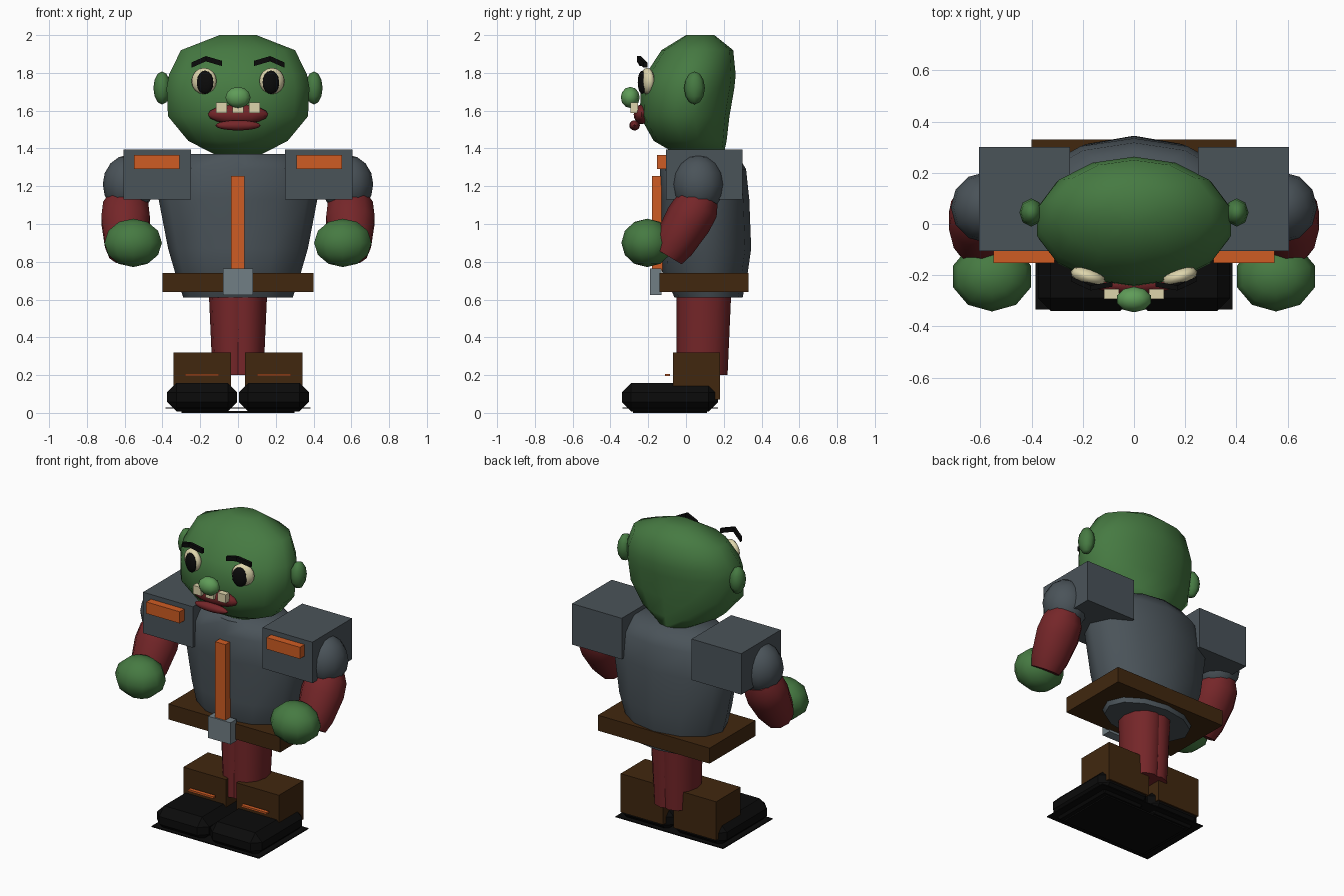
import bpy, bmesh, math
from mathutils import Matrix, Vector

cube = bpy.data.objects.get("Cube")
if cube:
    bpy.data.objects.remove(cube, do_unlink=True)


def material(name, hex_code):
    # flat colour from an sRGB hex code, converted to linear
    value = [int(hex_code[i:i + 2], 16) / 255 for i in (0, 2, 4)]
    lin = [c / 12.92 if c < 0.04 else ((c + 0.055) / 1.055) ** 2.4 for c in value]
    m = bpy.data.materials.new(name)
    m.use_nodes = True
    m.diffuse_color = (*lin, 1)
    m.node_tree.nodes["Principled BSDF"].inputs["Base Color"].default_value = (*lin, 1)
    return m


skin = material("green skin", "467a42")
nose_skin = material("light green skin", "5f9c58")
armour = material("slate grey", "4a5359")
cloth = material("dark red", "752629")
leather = material("dark brown", "41270f")
trim = material("orange", "cf5c23")
steel = material("light steel", "717e85")
black = material("black", "0b0b0b")
cream = material("cream", "ded5ac")


def finish(name, bm, mat, smooth_angle=None):
    bmesh.ops.recalc_face_normals(bm, faces=bm.faces)
    mesh = bpy.data.meshes.new(name)
    bm.to_mesh(mesh)
    bm.free()
    mesh.materials.append(mat)
    if smooth_angle:
        mesh.shade_smooth()
        mesh.set_sharp_from_angle(angle=math.radians(smooth_angle))
    obj = bpy.data.objects.new(name, mesh)
    bpy.context.collection.objects.link(obj)
    return obj


def box(name, mat, x, y, z, bevel=0):
    # box from its (min, max) range on each axis
    bm = bmesh.new()
    bmesh.ops.create_cube(bm, size=1)
    for v in bm.verts:
        v.co = Vector([sum(r) / 2 + c * (r[1] - r[0]) for c, r in zip(v.co, (x, y, z))])
    if bevel:
        bmesh.ops.bevel(bm, geom=bm.edges[:], offset=bevel, segments=1,
                        affect='EDGES', profile=0.5)
    return finish(name, bm, mat)


def ellipsoid(name, mat, centre, radii, turn=0, u=12, v=8):
    bm = bmesh.new()
    bmesh.ops.create_uvsphere(bm, u_segments=u, v_segments=v, radius=1)
    bm.transform(Matrix.Translation(centre) @ Matrix.Rotation(turn, 4, 'Z')
                 @ Matrix.Diagonal((*radii, 1)))
    return finish(name, bm, mat, 60)


def loft(name, mat, rings, segments=14, x=0, matrix=None):
    # stack of ellipses: (z, y centre, x radius, y radius)
    bm = bmesh.new()
    loops = []
    for z, cy, rx, ry in rings:
        angles = [math.tau * i / segments + math.pi / 2 for i in range(segments)]
        loops.append([bm.verts.new((x + rx * math.cos(a), cy + ry * math.sin(a), z))
                      for a in angles])
    for low, high in zip(loops, loops[1:]):
        for i in range(segments):
            j = (i + 1) % segments
            bm.faces.new((low[i], low[j], high[j], high[i]))
    bm.faces.new(loops[0])
    bm.faces.new(loops[-1])
    if matrix:
        bm.transform(matrix)
    return finish(name, bm, mat, 60)


# Head and torso
loft("head", skin, [(1.37, .075, .13, .125), (1.44, .022, .27, .193),
                    (1.57, -.007, .38, .237), (1.72, .008, .388, .248),
                    (1.79, .024, .375, .239), (1.92, .06, .31, .19),
                    (2.0, .075, .10, .075)])
loft("torso", armour, [(.61, .12, .29, .18), (.75, .1, .335, .228),
                       (.87, .105, .37, .24), (1.13, .1, .42, .235),
                       (1.29, .09, .40, .228), (1.37, .085, .28, .185)], 12)

# Face
ellipsoid("nose", nose_skin, (0, -.295, 1.67), (.07, .05, .056), u=10, v=6)
ellipsoid("upper_lip", cloth, (0, -.235, 1.58), (.16, .042, .052))
ellipsoid("lower_lip", cloth, (0, -.272, 1.522), (.12, .028, .027))
for name, x in (("right_tooth", -.088), ("middle_tooth", 0), ("left_tooth", .088)):
    box(name, cream, (x - .029, x + .029), (-.293, -.255), (1.587, 1.642))


def brow(name, s):
    # arched strip bent around the forehead
    bm = bmesh.new()
    rows = []
    for x, y, z in ((.085, -.235, 1.85), (.17, -.25, 1.875), (.245, -.215, 1.842)):
        rows.append([bm.verts.new((s * x, y + dy, z + dz))
                     for dy, dz in ((-.01, -.014), (.01, -.014), (.01, .014), (-.01, .014))])
    for a, b in zip(rows, rows[1:]):
        for i in range(4):
            j = (i + 1) % 4
            bm.faces.new((a[i], a[j], b[j], b[i]))
    bm.faces.new(rows[0])
    bm.faces.new(rows[-1])
    finish(name, bm, black)


# Belt, buckle and chest stripe
box("belt", leather, (-.40, .40), (-.14, .33), (.64, .74))
box("buckle", steel, (-.08, .08), (-.19, -.13), (.625, .765))
box("chest_stripe", trim, (-.038, .035), (-.18, -.125), (.755, 1.255))

# Paired parts
for side, s in (("left", 1), ("right", -1)):
    def span(a, b):
        return sorted((s * a, s * b))

    ellipsoid(side + "_ear", skin, (s * .402, .045, 1.72), (.046, .055, .087), u=8, v=6)
    ellipsoid(side + "_eye", cream, (s * .18, -.205, 1.757), (.07, .035, .07), s * .3)
    ellipsoid(side + "_pupil", black, (s * .175, -.232, 1.75), (.047, .02, .062), s * .3)
    brow(side + "_brow", s)

    # Arm
    box(side + "_shoulder_pad", armour, span(.25, .606), (-.105, .30), (1.13, 1.395))
    box(side + "_pad_trim", trim, span(.31, .55), (-.153, -.10), (1.29, 1.365))
    ellipsoid(side + "_upper_arm", armour, (s * .578, .065, 1.21), (.138, .138, .156))
    tilt = Matrix.Translation((s * .595, -.09, .85)) @ Matrix.Rotation(-.54, 4, 'X')
    loft(side + "_forearm", cloth, [(-.02, 0, .09, .09), (.05, 0, .115, .11),
                                    (.20, 0, .135, .125), (.29, 0, .125, .12),
                                    (.35, 0, .09, .09)], 10, 0, tilt)
    ellipsoid(side + "_hand", skin, (s * .555, -.205, .9), (.16, .137, .128), u=10, v=6)

    # Leg and boot
    loft(side + "_leg", cloth, [(.2, .085, .105, .135), (.65, .095, .125, .145)],
         12, s * .03)
    box(side + "_boot_cuff", leather, span(.037, .342), (-.07, .18), (.07, .32))
    box(side + "_boot_lace", trim, span(.1, .28), (-.11, -.085), (.195, .207))
    box(side + "_shoe", black, span(.004, .376), (-.34, .17), (.008, .158), .05)

# Flat sole under both shoes
box("sole", black, (-.385, .385), (-.335, .17), (.022, .028))
box("sole_base", black, (-.3, .3), (-.28, .11), (0, .01))
